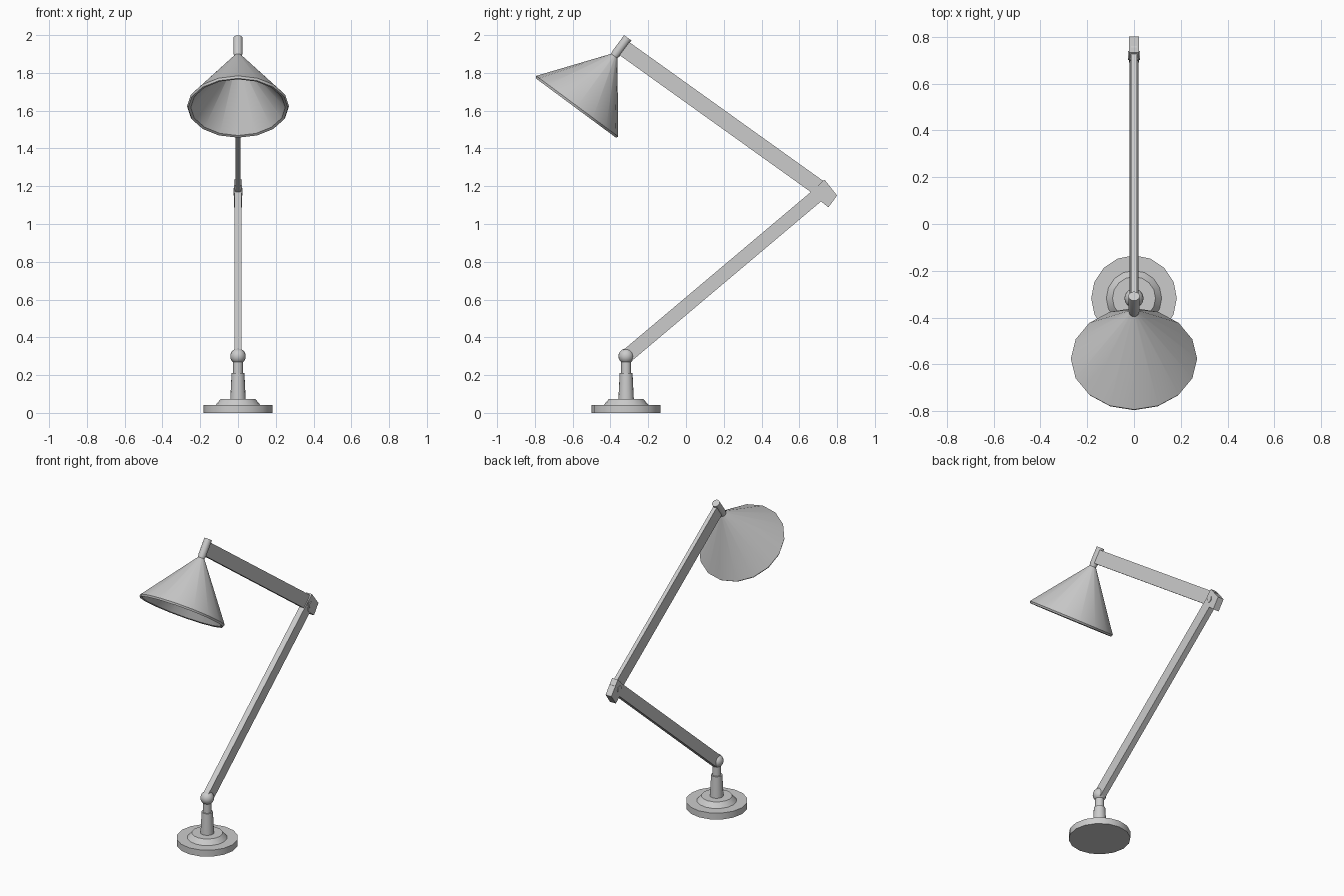
import bpy, bmesh, math
from mathutils import Matrix, Vector

if "Cube" in bpy.data.objects:
    bpy.data.objects.remove(bpy.data.objects["Cube"])

BASE_Y = -0.317


def finish(name, bm, matrix=None, smooth=True):
    bmesh.ops.remove_doubles(bm, verts=bm.verts, dist=1e-5)
    bmesh.ops.recalc_face_normals(bm, faces=bm.faces)
    me = bpy.data.meshes.new(name)
    bm.to_mesh(me)
    bm.free()
    ob = bpy.data.objects.new(name, me)
    bpy.context.collection.objects.link(ob)
    if matrix:
        ob.matrix_world = matrix
    if smooth:
        bpy.ops.object.select_all(action='DESELECT')
        ob.select_set(True)
        bpy.context.view_layer.objects.active = ob
        bpy.ops.object.shade_smooth_by_angle(angle=math.radians(30))
    return ob


def lathe(name, profile, matrix, sides=16):
    """Revolve (radius, height) points around local z."""
    bm = bmesh.new()
    vs = [bm.verts.new((r, 0, h)) for r, h in profile]
    es = [bm.edges.new(p) for p in zip(vs, vs[1:])]
    bmesh.ops.spin(bm, geom=vs + es, cent=(0, 0, 0), axis=(0, 0, 1),
                   angle=math.tau, steps=sides)
    return finish(name, bm, matrix)


def plate(name, outline, width):
    """Extrude a (y, z) outline symmetrically along x."""
    bm = bmesh.new()
    f = bm.faces.new([bm.verts.new((-width / 2, y, z)) for y, z in outline])
    ext = bmesh.ops.extrude_face_region(bm, geom=[f])
    moved = [g for g in ext['geom'] if isinstance(g, bmesh.types.BMVert)]
    bmesh.ops.translate(bm, verts=moved, vec=(width, 0, 0))
    return finish(name, bm, smooth=False)


def bar(name, a, b, height, width):
    a, b = Vector(a), Vector(b)
    d = (b - a).normalized()
    n = Vector((-d.y, d.x)) * height / 2
    return plate(name, [a + n, a - n, b - n, b + n], width)


# Stepped foot and stem
at_base = Matrix.Translation((0, BASE_Y, 0))
lathe("base_disc", [(0, 0), (0.183, 0), (0.183, 0.042), (0, 0.042)], at_base)
lathe("base_collar", [(0, 0.04), (0.12, 0.04), (0.092, 0.073), (0, 0.073)], at_base)
lathe("stem", [(0, 0.07), (0.041, 0.07), (0.034, 0.21), (0.026, 0.21),
               (0.026, 0.28), (0, 0.28)], at_base)

# Ball pivot
bm = bmesh.new()
bmesh.ops.create_uvsphere(bm, u_segments=16, v_segments=10, radius=0.041)
finish("pivot_ball", bm, Matrix.Translation((0, BASE_Y, 0.30)))

# Two flat arms
bar("lower_arm", (-0.312, 0.302), (0.73, 1.18), 0.073, 0.037)
bar("upper_arm", (-0.338, 1.937), (0.735, 1.169), 0.086, 0.025)

# Elbow bracket with its pin
plate("elbow_bracket", [(0.733, 1.235), (0.70, 1.205), (0.69, 1.14),
                        (0.754, 1.088), (0.80, 1.151)], 0.042)
lathe("elbow_pin", [(0, -0.025), (0.02, -0.025), (0.02, 0.025), (0, 0.025)],
      Matrix.Translation((0, 0.72, 1.17)) @ Matrix.Rotation(math.pi / 2, 4, 'Y'), 12)

# Tilted lamp head: hollow shade and socket tube
head = Matrix.Translation((0, -0.583, 1.614)) @ Matrix.Rotation(math.radians(-36.5), 4, 'X')
lathe("shade", [(0, 0.345), (0.018, 0.345), (0.27, 0.012), (0.264, 0),
                (0.25, 0.004), (0.012, 0.325), (0, 0.325)], head)
lathe("socket_tube", [(0, 0.335), (0.019, 0.335), (0.024, 0.36), (0.024, 0.462),
                      (0, 0.462)], head)
